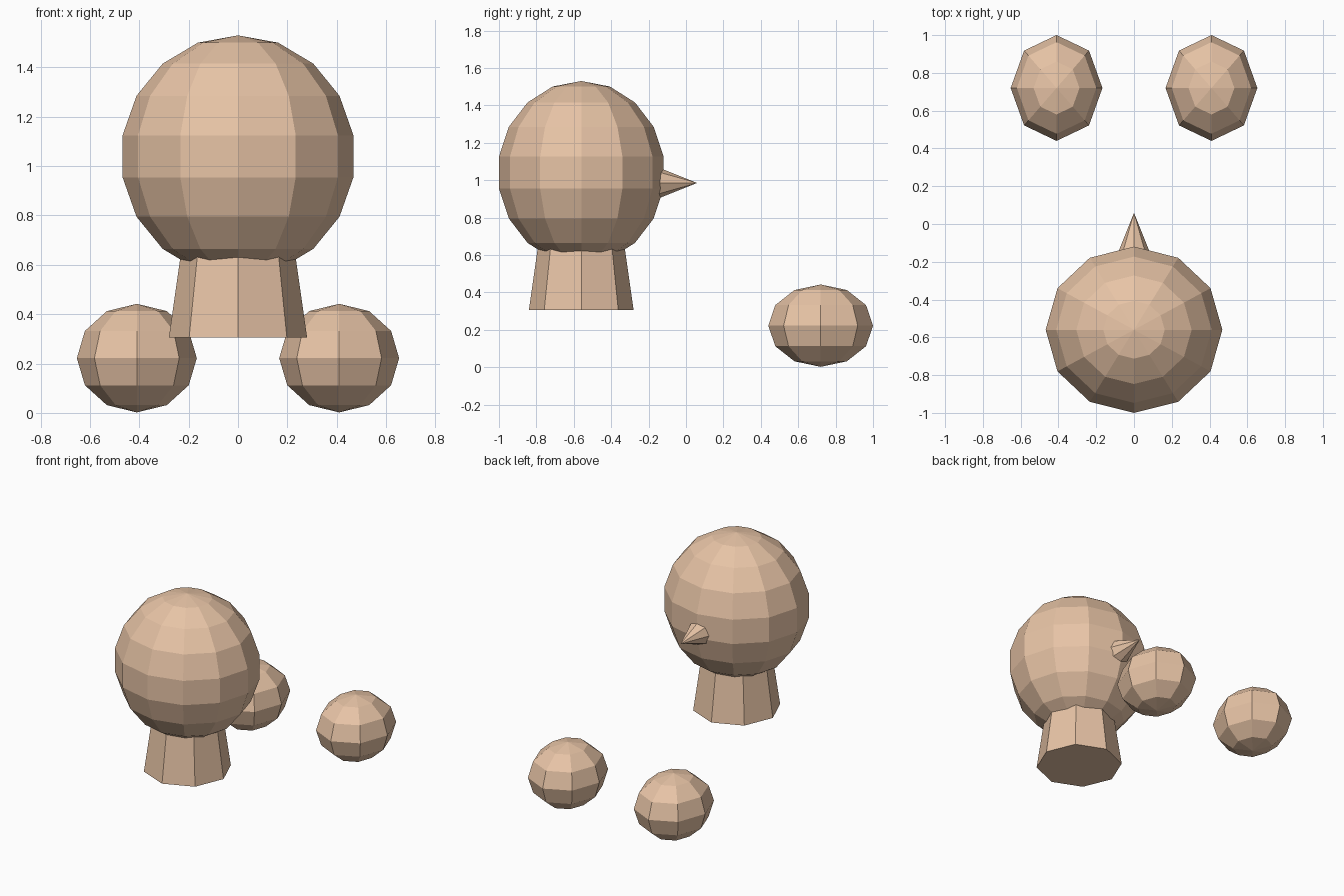
import bpy
import bmesh
import math
from mathutils import Matrix

if "Cube" in bpy.data.objects:
    bpy.data.objects.remove(bpy.data.objects["Cube"])


def skin_material():
    mat = bpy.data.materials.new("tan")
    mat.diffuse_color = (0.80, 0.55, 0.38, 1.0)
    mat.use_nodes = True
    mat.node_tree.nodes["Principled BSDF"].inputs["Base Color"].default_value = mat.diffuse_color
    return mat


TAN = skin_material()


def add_object(name, bm, location):
    """Turn a bmesh into a flat-shaded object."""
    bmesh.ops.recalc_face_normals(bm, faces=bm.faces)
    mesh = bpy.data.meshes.new(name)
    bm.to_mesh(mesh)
    bm.free()
    mesh.materials.append(TAN)
    obj = bpy.data.objects.new(name, mesh)
    obj.location = location
    bpy.context.collection.objects.link(obj)
    return obj


def ellipsoid(name, location, radii, segments, rings):
    bm = bmesh.new()
    bmesh.ops.create_uvsphere(bm, u_segments=segments, v_segments=rings, radius=1,
                              matrix=Matrix.Diagonal((*radii, 1)))
    return add_object(name, bm, location)


def cone(name, location, r_base, r_tip, length, tilt=0.0):
    """Eight-sided cone whose base centre sits at location."""
    bm = bmesh.new()
    bmesh.ops.create_cone(bm, cap_ends=True, segments=8, radius1=r_base,
                          radius2=r_tip, depth=length,
                          matrix=Matrix.Rotation(tilt, 4, 'X')
                          @ Matrix.Translation((0, 0, length / 2)))
    bmesh.ops.remove_doubles(bm, verts=bm.verts, dist=1e-5)
    return add_object(name, bm, location)


# Head: 12 segments, 9 rings
ellipsoid("head", (0, -0.56, 1.04), (0.475, 0.447, 0.49), 12, 9)

# Neck: tapers up into the head
cone("neck", (0, -0.56, 0.305), 0.28, 0.223, 0.40)

# Nose: points along +y
cone("nose", (0, -0.19, 0.985), 0.10, 0.0, 0.25, tilt=-math.pi / 2)

# Pair of feet
for side, x in (("left", -0.41), ("right", 0.41)):
    ellipsoid(side + "_foot", (x, 0.72, 0.222), (0.243, 0.28, 0.22), 8, 6)
